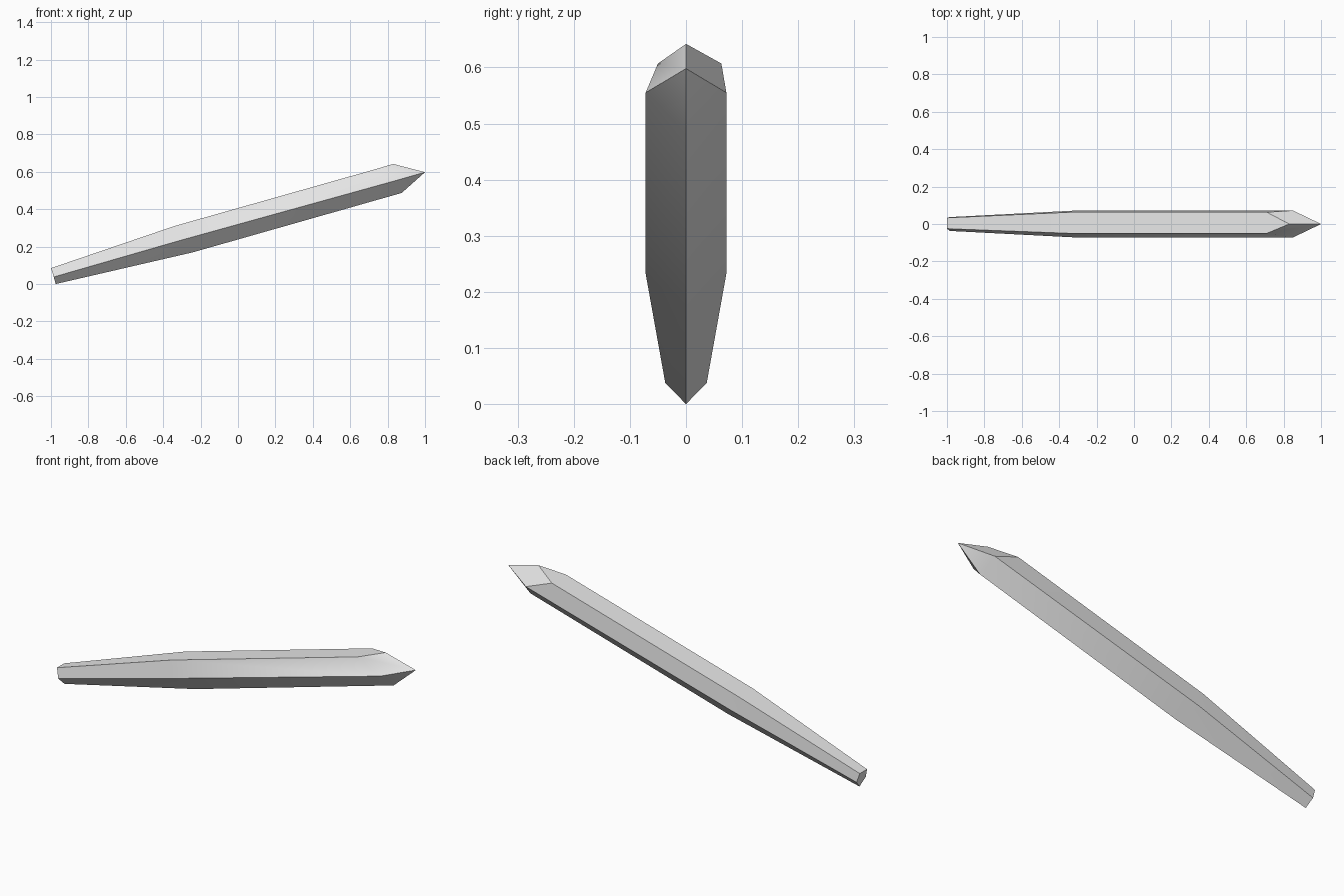
import bpy, bmesh, math

cube = bpy.data.objects.get("Cube")
if cube:
    bpy.data.objects.remove(cube, do_unlink=True)

# One plain grey
grey = bpy.data.materials.new("pale_grey")
grey.use_nodes = True
colour = (0.8, 0.8, 0.8, 1)
grey.diffuse_color = colour
grey.node_tree.nodes["Principled BSDF"].inputs["Base Color"].default_value = colour

# Stations: (x, z) of flat top, side ridge and keel, then back, front and side widths
stations = [
    ((-1.0, 0.085), (-0.985, 0.038), (-0.975, 0.0), 0.033, -0.025, 0.037),
    ((-0.34, 0.31), (-0.31, 0.233), (-0.24, 0.17), 0.063, -0.05, 0.072),
    ((0.71, 0.607), (0.85, 0.555), (0.875, 0.487), 0.063, -0.05, 0.072),
]

bm = bmesh.new()


def vert(xz, y):
    return bm.verts.new((xz[0], y, xz[1]))


# Five-sided rings along the shaft
rings = [[vert(top, back), vert(top, front), vert(side, -width),
          vert(keel, 0), vert(side, width)]
         for top, side, keel, back, front, width in stations]

# Shaft walls and the blunt end
for a, b in zip(rings, rings[1:]):
    for i in range(5):
        j = (i + 1) % 5
        bm.faces.new((a[i], a[j], b[j], b[i]))
bm.faces.new(rings[0])

# Faceted point
top_back, top_front, side_front, keel, side_back = rings[-1]
apex = vert((0.83, 0.642), 0)
tip = vert((1.0, 0.598), 0)
for face in ((top_back, top_front, apex),
             (top_front, side_front, tip, apex),
             (side_front, keel, tip),
             (keel, side_back, tip),
             (side_back, top_back, apex, tip)):
    bm.faces.new(face)
bmesh.ops.recalc_face_normals(bm, faces=bm.faces)

mesh = bpy.data.meshes.new("pointed_shard")
bm.to_mesh(mesh)
bm.free()
mesh.materials.append(grey)
shard = bpy.data.objects.new("pointed_shard", mesh)
bpy.context.collection.objects.link(shard)

# Soft shading with crisp ridges
bpy.ops.object.select_all(action='DESELECT')
shard.select_set(True)
bpy.context.view_layer.objects.active = shard
bpy.ops.object.shade_smooth_by_angle(angle=math.radians(34))
